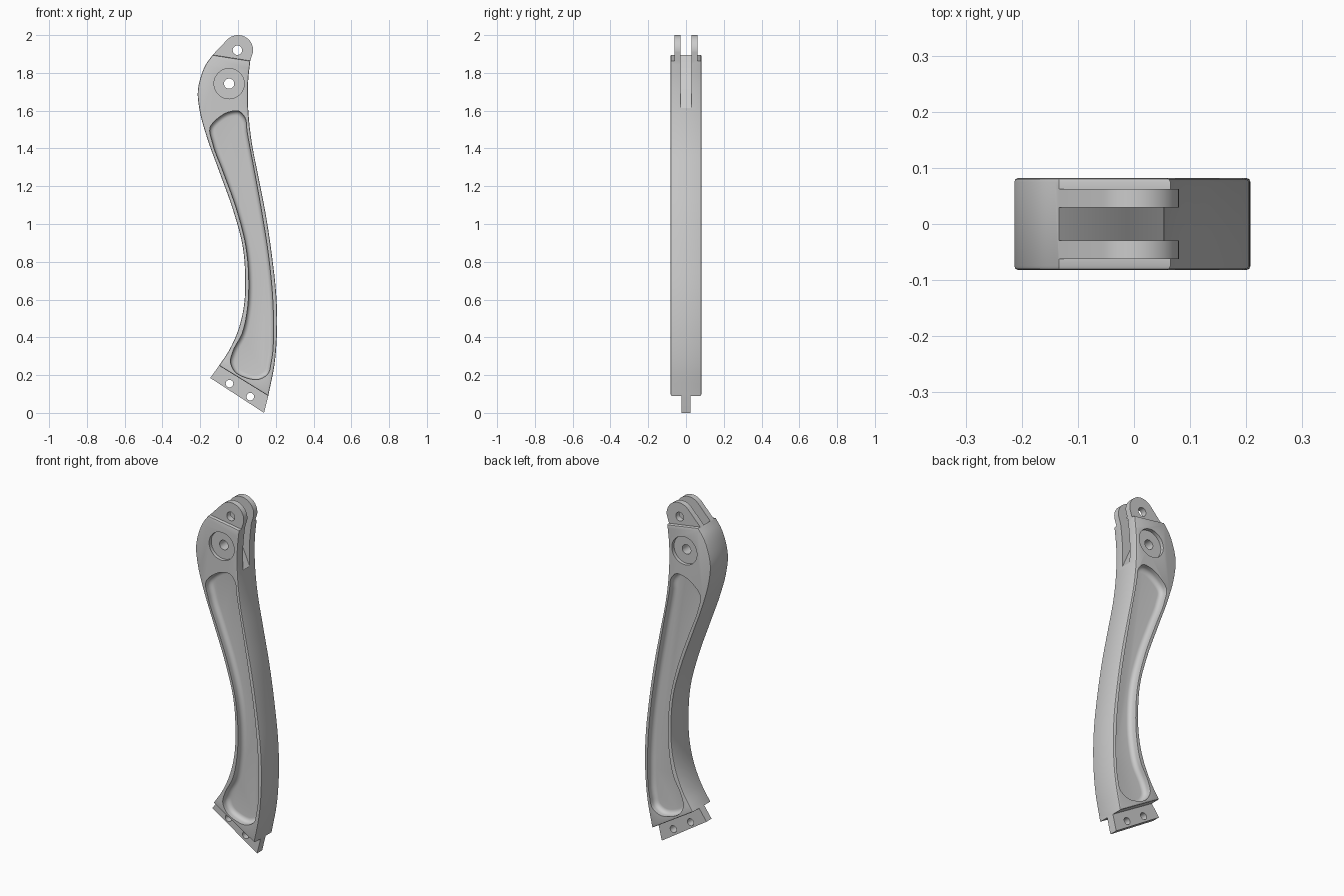
import bpy, bmesh, math
from mathutils import Vector

cube = bpy.data.objects.get("Cube")
if cube:
    bpy.data.objects.remove(cube, do_unlink=True)

HALF = 0.082      # half thickness of the arm
metal = bpy.data.materials.new("grey metal")
metal.use_nodes = True
metal.diffuse_color = (0.6, 0.6, 0.6, 1)
metal.node_tree.nodes["Principled BSDF"].inputs["Base Color"].default_value = (0.6, 0.6, 0.6, 1)


def smooth(points, closed=False, steps=5):
    """Smooth curve through the points, in the xz plane."""
    p = [Vector(q) for q in points]
    n = len(p)
    spans = n if closed else n - 1
    h = [(p[(i + 1) % n] - p[i]).length for i in range(n)]
    d = [(p[(i + 1) % n] - p[i]) / h[i] for i in range(n)]
    tangents = []
    for i in range(n):
        if not closed and i in (0, n - 1):
            tangents.append(d[0] if i == 0 else d[n - 2])
        else:
            tangents.append((d[i - 1] * h[i] + d[i] * h[i - 1]) / (h[i] + h[i - 1]))
    out = []
    for i in range(spans):
        j = (i + 1) % n
        for s in range(steps):
            t = s / steps
            u = t * t * (3 - 2 * t)
            out.append(p[i] * (1 - u) + p[j] * u
                       + tangents[i] * h[i] * t * (1 - t) ** 2
                       - tangents[j] * h[i] * t * t * (1 - t))
    return out if closed else out + [p[-1]]


def inset(points, amount):
    """Move a clockwise outline inward with mitred corners."""
    out = []
    n = len(points)
    for i, q in enumerate(points):
        a = (q - points[i - 1]).normalized()
        b = (points[(i + 1) % n] - q).normalized()
        na, nb = Vector((a.y, -a.x)), Vector((b.y, -b.x))
        out.append(q + (na + nb) * amount / (1 + na.dot(nb)))
    return out


def loft(name, points, layers):
    """Solid from one outline; each layer is (y, inset)."""
    points = [Vector(q) for q in points]
    bm = bmesh.new()
    rings = [[bm.verts.new((q.x, y, q.y)) for q in (inset(points, k) if k else points)]
             for y, k in layers]
    n = len(points)
    for a, b in zip(rings, rings[1:]):
        for i in range(n):
            bm.faces.new((a[i], a[(i + 1) % n], b[(i + 1) % n], b[i]))
    bm.faces.new(rings[0])
    bm.faces.new(rings[-1])
    bmesh.ops.recalc_face_normals(bm, faces=bm.faces)
    mesh = bpy.data.meshes.new(name)
    bm.to_mesh(mesh)
    bm.free()
    mesh.materials.append(metal)
    obj = bpy.data.objects.new(name, mesh)
    bpy.context.collection.objects.link(obj)
    return obj


def slab(name, points, half):
    return loft(name, points, [(-half, 0), (half, 0)])


def disc(x, z, r, n=40):
    return [(x + r * math.cos(math.tau * i / n), z - r * math.sin(math.tau * i / n))
            for i in range(n)]


def combine(target, tool, operation):
    tool.hide_render = True
    mod = target.modifiers.new("cut", "BOOLEAN")
    mod.operation = operation
    mod.solver = "EXACT"
    mod.object = tool
    bpy.context.view_layer.objects.active = target
    bpy.ops.object.modifier_apply(modifier=mod.name)
    bpy.data.objects.remove(tool, do_unlink=True)


# Curved arm body with slightly rounded long edges
left_side = smooth([(-0.10, 0.25), (-0.045, 0.335), (0.005, 0.45), (0.033, 0.58), (0.038, 0.7),
                    (0.025, 0.88), (-0.025, 1.07), (-0.1, 1.28), (-0.165, 1.46), (-0.203, 1.6),
                    (-0.213, 1.7), (-0.197, 1.78), (-0.17, 1.845), (-0.134, 1.895)])
right_side = smooth([(0.065, 1.864), (0.054, 1.76), (0.053, 1.63), (0.07, 1.45), (0.108, 1.25),
                     (0.147, 1.05), (0.18, 0.83), (0.204, 0.6), (0.207, 0.45), (0.192, 0.25),
                     (0.16, 0.09)])
arm = loft("arm", left_side + right_side,
           [(-HALF, 0.007), (-HALF + 0.002, 0.002), (-HALF + 0.007, 0),
            (HALF - 0.007, 0), (HALF - 0.002, 0.002), (HALF, 0.007)])

# Rounded clevis lugs at the top, later split by the slot
arc = [(0.08 * math.cos(math.radians(a)), 1.92 + 0.08 * math.sin(math.radians(a)))
       for a in range(136, -9, -8)]
combine(arm, slab("clevis_lugs", [(-0.132, 1.885), (-0.134, 1.895)] + arc
                  + [(0.065, 1.864), (0.063, 1.85)], 0.062), "UNION")

# Thin mounting tongue at the bottom
combine(arm, slab("tongue", [(-0.147, 0.185), (-0.1, 0.25), (-0.085, 0.27), (0.163, 0.11),
                             (0.16, 0.09), (0.138, 0)], 0.023), "UNION")

# Slot between the lugs with a sloping floor
combine(arm, slab("slot_cutter", [(-0.134, 1.895), (-0.134, 2.1), (0.2, 2.1), (0.2, 1.5),
                                  (0.053, 1.615), (-0.012, 1.765)], 0.029), "DIFFERENCE")

# Long filleted pocket on each face
pocket = smooth([(-0.04, 0.27), (-0.027, 0.325), (0.022, 0.42), (0.05, 0.55), (0.057, 0.7),
                 (0.042, 0.88), (-0.005, 1.07), (-0.08, 1.28), (-0.135, 1.43), (-0.148, 1.51),
                 (-0.1, 1.565), (-0.04, 1.595), (0.005, 1.597), (0.036, 1.565), (0.048, 1.49),
                 (0.085, 1.29), (0.128, 1.05), (0.162, 0.83), (0.184, 0.6), (0.188, 0.45),
                 (0.176, 0.27), (0.157, 0.205), (0.11, 0.178), (0.04, 0.187), (-0.015, 0.217)],
                closed=True)
DEPTH, FILLET = 0.045, 0.025
profile = [(0.12, 0)]
for i in range(7):
    a = math.radians(15 * i)
    profile.append((HALF - DEPTH + FILLET * (1 - math.sin(a)), FILLET * (1 - math.cos(a))))
for side in (-1, 1):
    combine(arm, loft("pocket_cutter", pocket, [(side * y, k) for y, k in profile]), "DIFFERENCE")
    # Shallow round counterbore
    combine(arm, loft("counterbore_cutter", disc(-0.047, 1.743, 0.08, 48),
                      [(side * 0.12, 0), (side * (HALF - 0.02), 0)]), "DIFFERENCE")

# Bolt holes through the pivot, the lugs and the tongue
for x, z, r in ((-0.047, 1.743, 0.027), (-0.003, 1.92, 0.025), (-0.045, 0.155, 0.02),
                (0.065, 0.086, 0.02)):
    combine(arm, slab("hole_cutter", disc(x, z, r), 0.2), "DIFFERENCE")

# Smooth curves, sharp edges
bpy.ops.object.select_all(action="DESELECT")
arm.select_set(True)
bpy.context.view_layer.objects.active = arm
bpy.ops.object.shade_smooth_by_angle(angle=math.radians(30))
